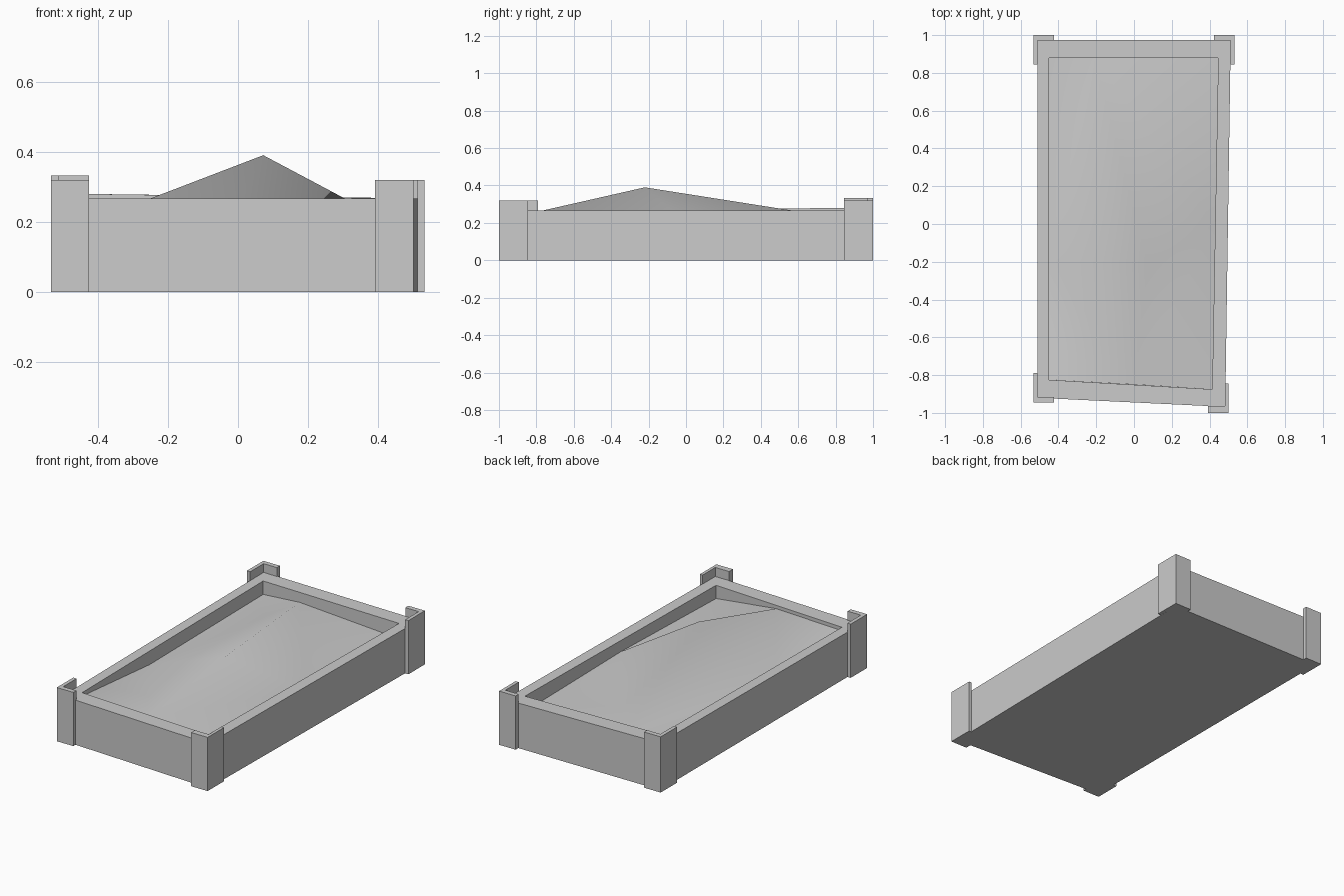
import bpy
import bmesh

cube = bpy.data.objects.get("Cube")
if cube:
    bpy.data.objects.remove(cube)

# One grey for the whole bed
grey = bpy.data.materials.new("plain_grey")
grey.use_nodes = True
colour = (0.6, 0.6, 0.6, 1)
grey.diffuse_color = colour
grey.node_tree.nodes["Principled BSDF"].inputs["Base Color"].default_value = colour


def finish(name, bm):
    bmesh.ops.recalc_face_normals(bm, faces=bm.faces)
    mesh = bpy.data.meshes.new(name)
    bm.to_mesh(mesh)
    bm.free()
    mesh.materials.append(grey)
    obj = bpy.data.objects.new(name, mesh)
    bpy.context.collection.objects.link(obj)
    return obj


def add_loop(bm, points, heights):
    return [bm.verts.new((x, y, z)) for (x, y), z in zip(points, heights)]


def bridge(bm, a, b):
    n = len(a)
    for i in range(n):
        j = (i + 1) % n
        bm.faces.new((a[i], a[j], b[j], b[i]))


# Box walls: skewed outline, hollow inside, closed underneath
outer = [(-0.512, -0.92), (0.483, -0.968), (0.512, 0.975), (-0.512, 0.975)]
inner = [(-0.45, -0.825), (0.414, -0.875), (0.446, 0.88), (-0.45, 0.88)]
rim = [0.266, 0.266, 0.267, 0.28]
floor = [0.03] * 4
bm = bmesh.new()
loops = [add_loop(bm, outer, [0] * 4), add_loop(bm, outer, rim),
         add_loop(bm, inner, rim), add_loop(bm, inner, floor)]
for a, b in zip(loops, loops[1:]):
    bridge(bm, a, b)
bm.faces.new(loops[0])
bm.faces.new(loops[-1])
finish("bed_walls", bm)


# L-shaped corner brackets wrapped around each corner of the box
def corner_bracket(name, corner, x, y, height):
    sx = 1 if x < 0 else -1
    sy = 1 if y < 0 else -1
    ex, ey = x + 0.109 * sx, y + 0.155 * sy
    ix, iy = corner[0] + 0.001 * sx, corner[1] + 0.004 * sy
    plan = [(x, y), (ex, y), (ex, iy), (ix, iy), (ix, ey), (x, ey)]
    bm = bmesh.new()
    low = add_loop(bm, plan, [0] * 6)
    high = add_loop(bm, plan, [height] * 6)
    bridge(bm, low, high)
    bm.faces.new(low)
    bm.faces.new(high)
    finish(name, bm)


corner_bracket("front_right_bracket", outer[0], -0.533, -0.945, 0.32)
corner_bracket("front_left_bracket", outer[1], 0.5, -1, 0.32)
corner_bracket("back_left_bracket", outer[2], 0.532, 1, 0.32)
corner_bracket("back_right_bracket", outer[3], -0.533, 1, 0.332)

# Soil: a peak with four ridges to the walls, and a flat facet in each corner
corner_heights = [0.245, 0.187, 0.175, 0.2]
ridge_ends = [(0.0, -0.85, 0.247), (0.43, 0.0, 0.2),
              (-0.21, 0.88, 0.217), (-0.45, -0.19, 0.19)]
bm = bmesh.new()
peak = bm.verts.new((0.072, -0.22, 0.39))
corners = add_loop(bm, inner, corner_heights)
ends = [bm.verts.new(p) for p in ridge_ends]
for i in range(4):
    bm.faces.new((peak, ends[i - 1], ends[i]))
    bm.faces.new((ends[i - 1], corners[i], ends[i]))
for face in bm.faces:
    face.smooth = True
soil = finish("soil_mound", bm)
if soil.data.polygons[0].normal.z < 0:
    soil.data.flip_normals()
